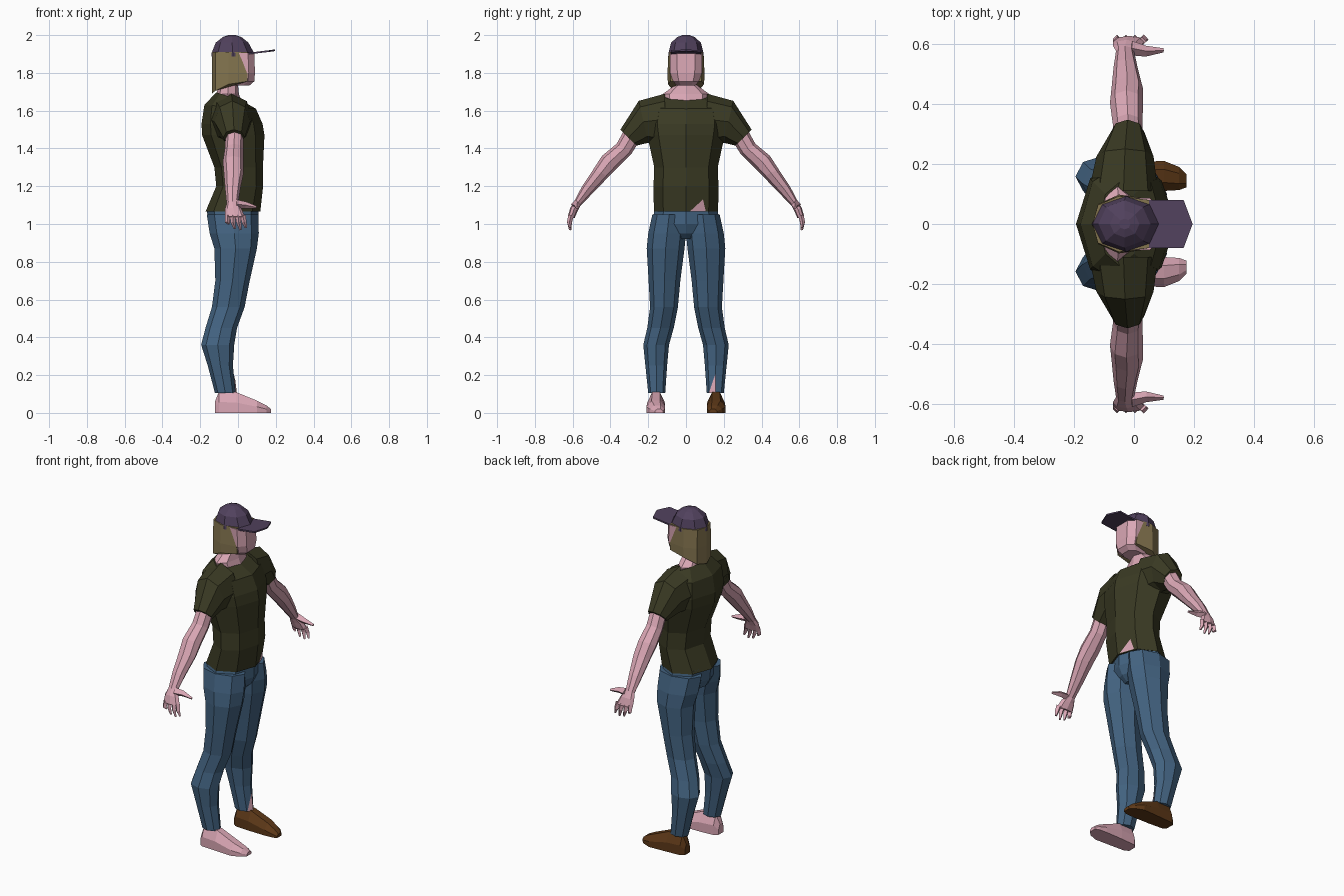
import bpy, bmesh, math
from mathutils import Vector


def material(name, rgb):
    m = bpy.data.materials.new(name)
    m.diffuse_color = (*rgb, 1)
    return m


SKIN = material("skin pink", (0.70, 0.385, 0.46))
SHIRT = material("olive green", (0.042, 0.042, 0.017))
DENIM = material("denim blue", (0.056, 0.125, 0.22))
HAIR = material("dark blond", (0.235, 0.18, 0.08))
LEATHER = material("leather brown", (0.11, 0.04, 0.009))
CAP = material("dusky purple", (0.082, 0.053, 0.11))


def loft(name, mat, rings):
    """Skin a closed solid over rings with equal point counts."""
    bm = bmesh.new()
    vr = [[bm.verts.new(p) for p in r] for r in rings]
    n = len(vr[0])
    for a, b in zip(vr, vr[1:]):
        for i in range(n):
            j = (i + 1) % n
            bm.faces.new((a[i], a[j], b[j], b[i]))
    bm.faces.new(vr[0])
    bm.faces.new(vr[-1])
    bmesh.ops.recalc_face_normals(bm, faces=bm.faces)
    return finish(name, mat, bm)


def finish(name, mat, bm):
    me = bpy.data.meshes.new(name)
    bm.to_mesh(me)
    bm.free()
    me.materials.append(mat)
    ob = bpy.data.objects.new(name, me)
    bpy.context.collection.objects.link(ob)
    return ob


def flat_ring(z, xb, xf, y0, y1, tilt=0.0, n=8):
    """Horizontal oval; tilt lowers the front and raises the back."""
    pts = []
    for i in range(n):
        c, s = math.cos(math.tau * i / n), math.sin(math.tau * i / n)
        pts.append(((xb + xf) / 2 + c * (xf - xb) / 2,
                    (y0 + y1) / 2 + s * (y1 - y0) / 2, z - tilt * c))
    return pts


def limb_ring(side, top, low, xb, xf, n=8):
    """Oval across a sideways limb, from an upper to a lower (y, z) point."""
    pts = []
    for i in range(n):
        c, s = math.cos(math.tau * i / n), math.sin(math.tau * i / n)
        y = (top[0] + low[0]) / 2 + s * (top[0] - low[0]) / 2
        z = (top[1] + low[1]) / 2 + s * (top[1] - low[1]) / 2
        pts.append(((xb + xf) / 2 + c * (xf - xb) / 2, side * y, z))
    return pts


def finger(name, side, path, radii):
    """Tapered four-sided digit along a short path."""
    pts = [Vector(p) for p in path]
    rings = []
    for i, (p, r) in enumerate(zip(pts, radii)):
        d = (pts[min(i + 1, len(pts) - 1)] - pts[max(i - 1, 0)]).normalized()
        u = d.cross(Vector((0, 1, 0))).normalized()
        v = d.cross(u)
        ring = [p + u * r, p + v * r, p - u * r, p - v * r]
        rings.append([(q.x, side * q.y, q.z) for q in ring])
    loft(name, SKIN, rings)


def patch(name, pts):
    """Thin skin-coloured tear laid over clothing."""
    bm = bmesh.new()
    bm.faces.new([bm.verts.new(p) for p in pts])
    finish(name, SKIN, bm)


# Shirt body: z, back x, front x, half width, collar tilt
loft("shirt_body", SHIRT, [flat_ring(z, b, f, -w, w, t) for z, b, f, w, t in [
    (1.065, -0.172, 0.118, 0.17, 0), (1.20, -0.115, 0.133, 0.172, 0),
    (1.30, -0.125, 0.132, 0.168, 0), (1.47, -0.19, 0.14, 0.205, 0),
    (1.53, -0.193, 0.13, 0.215, 0), (1.62, -0.178, 0.095, 0.20, 0.01),
    (1.675, -0.115, 0.02, 0.14, 0.022)]])
patch("shirt_tear", [(0.118, 0.02, 1.066), (0.088, 0.105, 1.066), (0.102, 0.09, 1.13)])

# Neck widening into the collar
loft("neck", SKIN, [flat_ring(z, b, f, -w, w) for z, b, f, w in [
    (1.62, -0.12, 0.03, 0.12), (1.687, -0.115, 0.005, 0.125),
    (1.735, -0.10, 0.0, 0.058), (1.80, -0.10, 0.01, 0.055)]])

# Head
head = []
for z, f, w, back in [(1.733, 0.06, 0.05, -0.06), (1.755, 0.086, 0.068, -0.09),
                      (1.80, 0.09, 0.084, -0.1), (1.905, 0.086, 0.086, -0.1)]:
    head.append([(f, -w * 0.55, z), (f, w * 0.55, z), (f - 0.033, w, z), (-0.04, w, z),
                 (back, w * 0.5, z), (back, -w * 0.5, z), (-0.04, -w, z), (f - 0.033, -w, z)])
loft("head", SKIN, head)

# Hair wrapped round the back and sides, longer at the back
plan = [(0.05, 0.082, 1.755), (-0.05, 0.096, 1.74), (-0.12, 0.065, 1.705), (-0.138, 0, 1.69)]
plan += [(x, -y, z) for x, y, z in plan[-2::-1]]
loft("hair", HAIR, [plan, [(x, y * 1.02, 1.80) for x, y, z in plan],
                    [(x, y * 0.97, 1.91) for x, y, z in plan]])

# Cap crown and brim
loft("cap_crown", CAP, [flat_ring(z, b, f, -w, w) for z, b, f, w in [
    (1.888, -0.141, 0.086, 0.094), (1.905, -0.14, 0.085, 0.093), (1.96, -0.118, 0.055, 0.079),
    (1.99, -0.08, 0.018, 0.045), (2.0, -0.05, -0.012, 0.018)]])
brim = [(0.03, -0.08, 1.895), (0.165, -0.08, 1.911), (0.195, 0, 1.915),
        (0.165, 0.08, 1.911), (0.03, 0.08, 1.895)]
loft("cap_brim", CAP, [brim, [(x, y, z + 0.009) for x, y, z in brim]])

# Hips
loft("jeans_hips", DENIM, [flat_ring(z, b, f, -w, w) for z, b, f, w in [
    (1.08, -0.165, 0.108, 0.165), (1.0, -0.158, 0.108, 0.182),
    (0.95, -0.13, 0.085, 0.16), (0.92, -0.07, 0.05, 0.10)]])

LEG = [(1.05, -0.165, 0.108, 0.0, 0.178), (0.95, -0.15, 0.11, 0.0, 0.20),
       (0.87, -0.125, 0.10, 0.008, 0.208), (0.70, -0.12, 0.062, 0.03, 0.198),
       (0.56, -0.138, 0.035, 0.043, 0.19), (0.45, -0.172, -0.005, 0.065, 0.205),
       (0.36, -0.195, -0.02, 0.09, 0.226), (0.25, -0.16, -0.027, 0.10, 0.215),
       (0.105, -0.122, -0.012, 0.11, 0.20)]
SLEEVE = [((0.11, 1.69), (0.11, 1.42), -0.15, 0.08), ((0.25, 1.652), (0.20, 1.43), -0.125, 0.065),
          ((0.347, 1.50), (0.262, 1.415), -0.078, 0.035)]
ARM = [((0.32, 1.51), (0.24, 1.45), -0.065, 0.03), ((0.367, 1.425), (0.29, 1.37), -0.07, 0.028),
       ((0.445, 1.36), (0.36, 1.30), -0.08, 0.03), ((0.49, 1.29), (0.41, 1.25), -0.075, 0.03),
       ((0.55, 1.20), (0.492, 1.165), -0.068, 0.012), ((0.592, 1.12), (0.56, 1.095), -0.06, 0.0),
       ((0.613, 1.085), (0.573, 1.07), -0.07, 0.02), ((0.626, 1.04), (0.59, 1.03), -0.07, 0.038)]
# Foot sections: x, inner y, outer y, height
FOOT = [(-0.122, 0.135, 0.185, 0.06), (-0.10, 0.118, 0.20, 0.115), (-0.01, 0.112, 0.205, 0.11),
        (0.10, 0.11, 0.21, 0.065), (0.15, 0.113, 0.19, 0.04), (0.175, 0.122, 0.165, 0.02)]

for side, tag in ((1, "left"), (-1, "right")):
    # Trouser leg and foot
    loft(tag + "_jeans_leg", DENIM,
         [[(x, side * y, z) for x, y, z in flat_ring(*r)] for r in LEG])
    rings = []
    for x, a, b, h in FOOT:
        m, q = (a + b) / 2, (b - a) * 0.22
        sec = [(a, 0), (b, 0), (b, h * 0.5), (m + q, h), (m - q, h), (a, h * 0.5)]
        rings.append([(x, side * y, z) for y, z in sec])
    loft(tag + ("_shoe" if side > 0 else "_bare_foot"), LEATHER if side > 0 else SKIN, rings)

    # Sleeve, arm and palm
    loft(tag + "_sleeve", SHIRT, [limb_ring(side, *r) for r in SLEEVE])
    loft(tag + "_arm", SKIN, [limb_ring(side, *r) for r in ARM])

    # Four fingers and a thumb
    for i, (x, tip) in enumerate([(-0.055, 1.0), (-0.028, 0.975), (0.0, 0.968), (0.026, 0.98)]):
        finger(f"{tag}_finger_{i + 1}", side,
               [(x, 0.608, 1.045), (x * 1.1 + 0.004, 0.617, 1.01), (x * 1.1 + 0.014, 0.613, tip)],
               [0.015, 0.013, 0.006])
    finger(tag + "_thumb", side,
           [(-0.01, 0.585, 1.105), (0.04, 0.575, 1.10), (0.098, 0.578, 1.088)],
           [0.024, 0.018, 0.007])

# Tear above the shoe
patch("jeans_tear", [(-0.022, 0.121, 0.106), (-0.006, 0.155, 0.106), (-0.019, 0.157, 0.21)])
